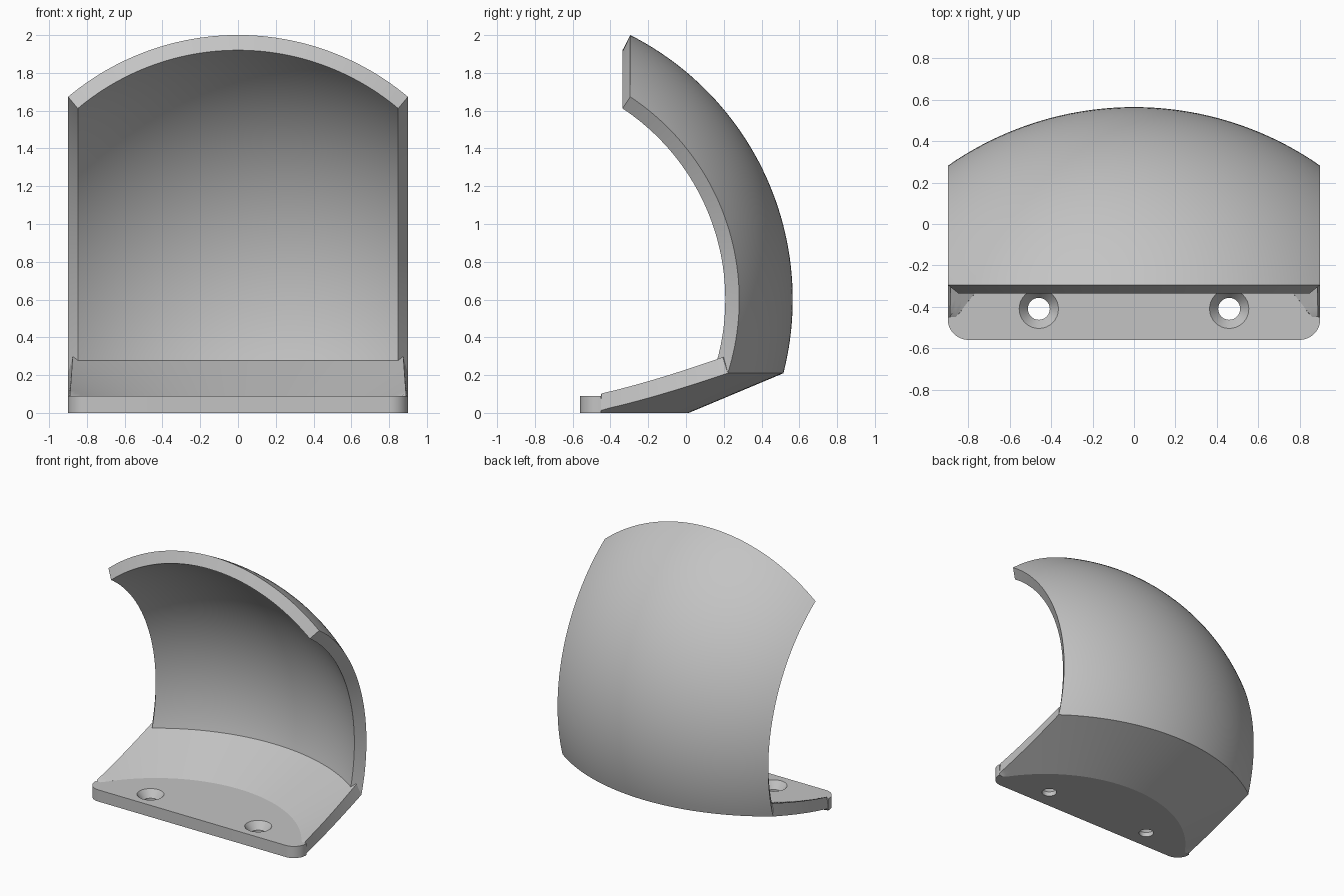
import bpy, bmesh, math

cube = bpy.data.objects.get("Cube")
if cube:
    bpy.data.objects.remove(cube, do_unlink=True)

# Sphere that both skins of the shell share
CY, CZ = -1.005, 0.6
R_OUT, R_IN = 1.57, 1.48
SIDE, LIP = 0.573, 0.452      # side and front cuts, as fractions of the radius
FOOT_R, PLATE_H = 1.02, 0.09
COLS, ROWS = 64, 48

grey = bpy.data.materials.new("plain grey")
grey.use_nodes = True
grey.diffuse_color = (0.55, 0.55, 0.55, 1)
grey.node_tree.nodes["Principled BSDF"].inputs["Base Color"].default_value = (0.55, 0.55, 0.55, 1)


def finish(name, bm):
    bmesh.ops.recalc_face_normals(bm, faces=bm.faces)
    mesh = bpy.data.meshes.new(name)
    bm.to_mesh(mesh)
    bm.free()
    obj = bpy.data.objects.new(name, mesh)
    bpy.context.collection.objects.link(obj)
    mesh.materials.append(grey)
    return obj


def smooth(obj):
    bpy.ops.object.select_all(action="DESELECT")
    obj.select_set(True)
    bpy.context.view_layer.objects.active = obj
    bpy.ops.object.shade_smooth_by_angle(angle=math.radians(30))


def slab(name, outer, inner, rows):
    """Closed slab between two skins, each a function of s in -1..1 and t in 0..1."""
    bm = bmesh.new()
    skins = [[[bm.verts.new(f(2 * i / COLS - 1, j / rows)) for j in range(rows + 1)]
              for i in range(COLS + 1)] for f in (outer, inner)]
    for g in skins:
        for i in range(COLS):
            for j in range(rows):
                bm.faces.new((g[i][j], g[i + 1][j], g[i + 1][j + 1], g[i][j + 1]))
    a, b = skins
    for j in range(rows):
        for i in (0, COLS):
            bm.faces.new((a[i][j], a[i][j + 1], b[i][j + 1], b[i][j]))
    for i in range(COLS):
        for j in (0, rows):
            bm.faces.new((a[i][j], a[i + 1][j], b[i + 1][j], b[i][j]))
    smooth(finish(name, bm))


def sphere_skin(radius, bottom):
    def point(s, t):
        sin_a = SIDE * s
        cos_a = math.sqrt(1 - sin_a ** 2)
        low = math.asin((bottom - CZ) / (radius * cos_a))
        high = math.acos(LIP / cos_a)
        phi = low + (high - low) * t
        return (radius * sin_a, CY + radius * cos_a * math.cos(phi),
                CZ + radius * cos_a * math.sin(phi))
    return point


def arc_y(radius, x, limit=-0.45):
    return max(CY + math.sqrt(max(radius ** 2 - x ** 2, 0)), limit)


def cone_skin(r0, z0, x0, r1, z1, x1):
    def point(s, t):
        x = s * (x0 + (x1 - x0) * t)
        return (x, arc_y(r0 + (r1 - r0) * t, x), z0 + (z1 - z0) * t)
    return point


# Curved shell and the sloping transition below it
slab("curved_shell", sphere_skin(R_OUT, 0.21), sphere_skin(R_IN, 0.27), ROWS)
slab("sloped_transition", cone_skin(FOOT_R, 0, 0.9, 1.521, 0.21, 0.9),
     cone_skin(FOOT_R, PLATE_H, 0.89, 1.485, 0.295, 0.875), 16)

# Base plate: rounded front corners, arched back
outline = []
for side, start in ((-1, math.pi), (1, 1.5 * math.pi)):
    for k in range(13):
        ang = start + k / 12 * math.pi / 2
        outline.append((side * 0.8 + 0.1 * math.cos(ang), -0.46 + 0.1 * math.sin(ang)))
for i in range(COLS + 1):
    x = 0.9 * (1 - 2 * i / COLS)
    outline.append((x, arc_y(FOOT_R, x)))
bm = bmesh.new()
face = bm.faces.new([bm.verts.new((x, y, 0)) for x, y in outline])
top = bmesh.ops.extrude_face_region(bm, geom=[face])["geom"]
bmesh.ops.translate(bm, vec=(0, 0, PLATE_H),
                    verts=[v for v in top if isinstance(v, bmesh.types.BMVert)])
plate = finish("base_plate", bm)

# Countersunk screw holes: a straight bore opening into a cone
for x in (-0.46, 0.46):
    bm = bmesh.new()
    rings = []
    for r, z in ((0.053, -0.05), (0.053, 0.035), (0.095, PLATE_H), (0.095, 0.15)):
        rings.append([bm.verts.new((x + r * math.cos(k * math.pi / 16),
                                    -0.41 + r * math.sin(k * math.pi / 16), z))
                      for k in range(32)])
    for lo, hi in zip(rings, rings[1:]):
        for k in range(32):
            n = (k + 1) % 32
            bm.faces.new((lo[k], lo[n], hi[n], hi[k]))
    bm.faces.new(rings[0])
    bm.faces.new(rings[-1])
    cutter = finish("hole_cutter", bm)
    cutter.hide_render = True
    mod = plate.modifiers.new("screw_hole", "BOOLEAN")
    mod.operation, mod.solver, mod.object = "DIFFERENCE", "EXACT", cutter
    bpy.context.view_layer.objects.active = plate
    bpy.ops.object.modifier_apply(modifier=mod.name)
    bpy.data.objects.remove(cutter, do_unlink=True)
smooth(plate)
